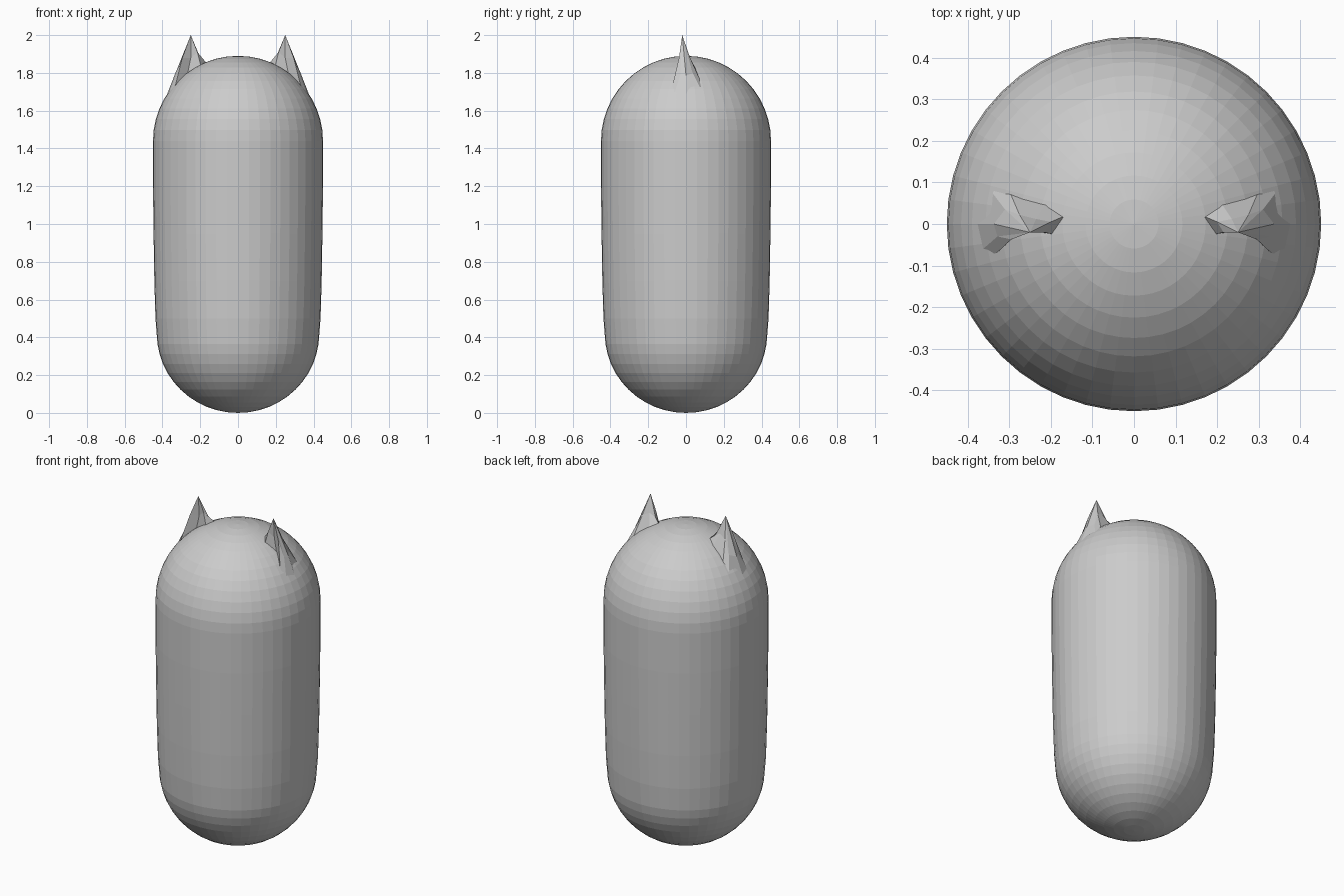
import bpy, bmesh
from math import sin, cos, pi

if "Cube" in bpy.data.objects:
    bpy.data.objects.remove(bpy.data.objects["Cube"])

SEGMENTS = 48


def make_object(name, bm):
    bmesh.ops.recalc_face_normals(bm, faces=bm.faces)
    mesh = bpy.data.meshes.new(name)
    bm.to_mesh(mesh)
    bm.free()
    obj = bpy.data.objects.new(name, mesh)
    bpy.context.collection.objects.link(obj)
    return obj


def bridge(bm, low, high):
    for i in range(len(low)):
        j = (i + 1) % len(low)
        bm.faces.new((low[i], low[j], high[j], high[i]))


def cap(bm, ring, point):
    tip = bm.verts.new(point)
    for i in range(len(ring)):
        bm.faces.new((ring[i], ring[(i + 1) % len(ring)], tip))


# Body: capsule profile, slightly narrower at the bottom
steps = 12
profile = [(0.43 * sin(a), 0.42 - 0.42 * cos(a))
           for a in (0.5 * pi * i / steps for i in range(1, steps))]
profile += [(0.437, 0.5), (0.443, 0.7), (0.447, 0.95), (0.45, 1.2)]
profile += [(0.45 * cos(a), 1.44 + 0.45 * sin(a))
            for a in (0.5 * pi * i / steps for i in range(steps))]

bm = bmesh.new()
rings = [[bm.verts.new((r * cos(2 * pi * k / SEGMENTS), r * sin(2 * pi * k / SEGMENTS), z))
          for k in range(SEGMENTS)] for r, z in profile]
for low, high in zip(rings, rings[1:]):
    bridge(bm, low, high)
cap(bm, rings[0], (0, 0, 0))
cap(bm, rings[-1], (0, 0, 1.89))
make_object("body", bm)

# Ears: creased, hollowed spikes whose outer side flares into the body
ear_base = [(0.165, 0.02, 1.85), (0.195, -0.025, 1.83), (0.27, -0.015, 1.78),
            (0.33, -0.07, 1.74), (0.38, -0.075, 1.65), (0.425, 0, 1.56),
            (0.36, 0.10, 1.67), (0.30, 0.08, 1.75), (0.21, 0.05, 1.825)]
ear_middle = [(0.20, 0.005, 1.88), (0.215, -0.02, 1.91), (0.25, -0.012, 1.88),
              (0.295, -0.037, 1.88), (0.328, -0.03, 1.79), (0.337, 0, 1.785),
              (0.31, 0.035, 1.80), (0.275, 0.022, 1.88), (0.235, 0.012, 1.90)]
for name, side in (("right_ear", 1), ("left_ear", -1)):
    bm = bmesh.new()
    low, mid = [[bm.verts.new((side * x, y, z)) for x, y, z in ring]
                for ring in (ear_base, ear_middle)]
    bridge(bm, low, mid)
    cap(bm, mid, (side * 0.25, -0.02, 2.0))
    cap(bm, low, (side * 0.27, 0.01, 1.7))
    make_object(name, bm)
